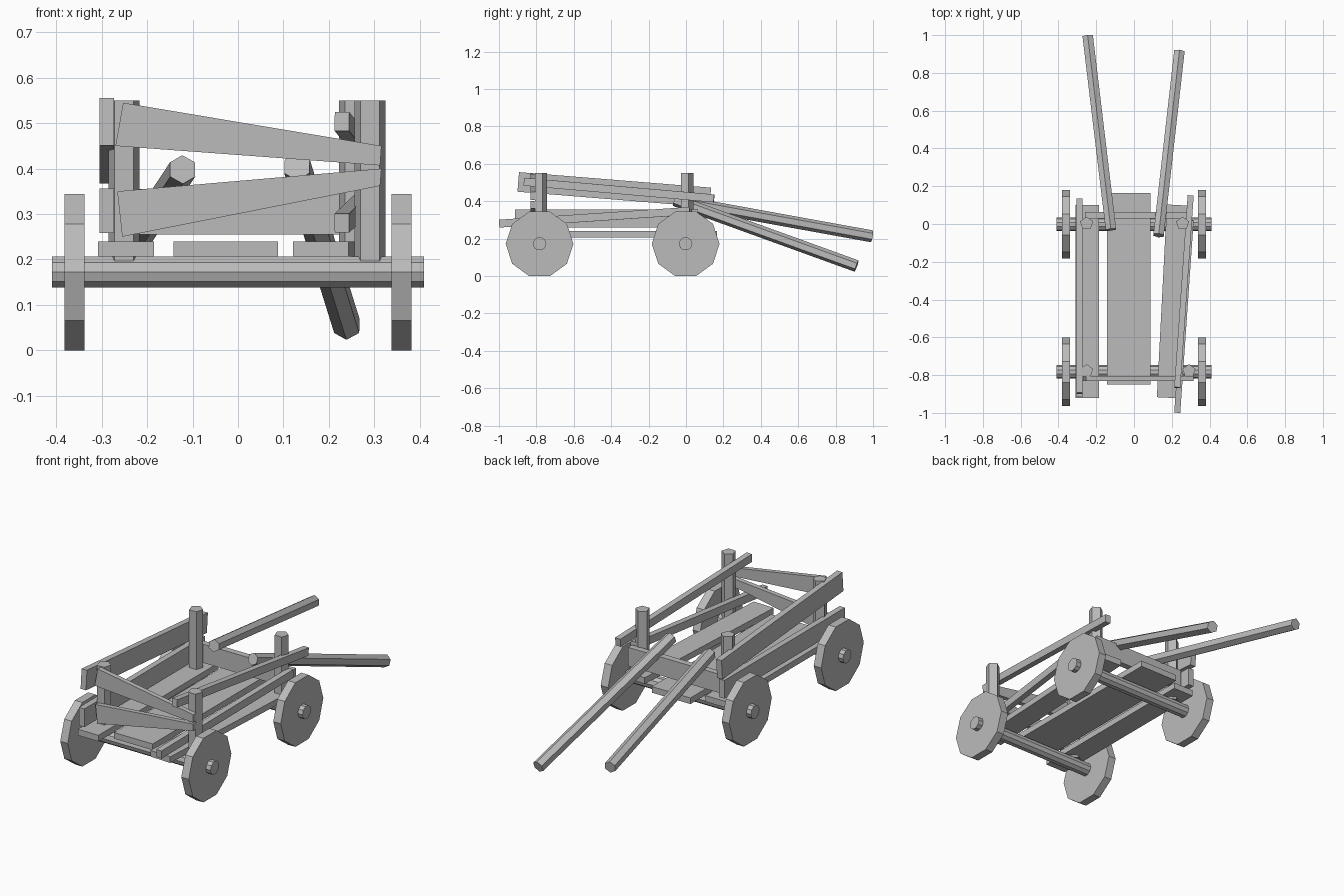
import bpy, bmesh
from math import cos, sin, pi
from mathutils import Vector

if "Cube" in bpy.data.objects:
    bpy.data.objects.remove(bpy.data.objects["Cube"], do_unlink=True)

wood = bpy.data.materials.new("grey_wood")
wood.use_nodes = True
GREY = (0.5, 0.5, 0.5, 1)
wood.diffuse_color = GREY
wood.node_tree.nodes["Principled BSDF"].inputs["Base Color"].default_value = GREY


def extrude(name, outline, a, b, up):
    """Sweep a flat (side, up) outline from point a to point b."""
    a, b, up = Vector(a), Vector(b), Vector(up)
    axis = (b - a).normalized()
    side = axis.cross(up).normalized()
    up = side.cross(axis)
    bm = bmesh.new()
    rings = [[bm.verts.new(p + side * s + up * t) for s, t in outline] for p in (a, b)]
    bm.faces.new(rings[0])
    bm.faces.new(rings[1])
    n = len(outline)
    for i in range(n):
        j = (i + 1) % n
        bm.faces.new((rings[0][i], rings[0][j], rings[1][j], rings[1][i]))
    bmesh.ops.recalc_face_normals(bm, faces=bm.faces)
    mesh = bpy.data.meshes.new(name)
    bm.to_mesh(mesh)
    bm.free()
    mesh.materials.append(wood)
    obj = bpy.data.objects.new(name, mesh)
    bpy.context.scene.collection.objects.link(obj)
    return obj


def rod(name, a, b, radius, sides, up=(0, 0, 1), start=pi / 2):
    angles = [start + 2 * pi * i / sides for i in range(sides)]
    return extrude(name, [(radius * cos(t), radius * sin(t)) for t in angles], a, b, up)


def beam(name, a, b, width, height):
    w, h = width / 2, height / 2
    return extrude(name, [(-w, -h), (w, -h), (w, h), (-w, h)], a, b, (0, 0, 1))


# Wheels and axles
AXLE_Z = 0.172
for end, y in (("front", -0.783), ("back", -0.002)):
    rod(end + "_axle", (-0.41, y, AXLE_Z), (0.41, y, AXLE_Z), 0.036, 10, start=0)
    for label, x in (("right", -0.36), ("left", 0.36)):
        rod(f"{end}_{label}_wheel", (x - 0.022, y, AXLE_Z), (x + 0.022, y, AXLE_Z),
            0.181, 10, start=0)

# Floor planks
FLOOR_Z = 0.223
beam("floor_plank_middle", (-0.027, -0.85, FLOOR_Z), (-0.027, 0.165, FLOOR_Z), 0.23, 0.033)
beam("floor_plank_right", (-0.247, -0.92, FLOOR_Z), (-0.247, 0.10, FLOOR_Z), 0.123, 0.033)
beam("floor_plank_left", (0.182, -0.92, FLOOR_Z), (0.235, 0.10, FLOOR_Z), 0.122, 0.033)

# Five-sided corner posts
for label, x, y in (("front_right", -0.251, -0.778), ("front_left", 0.291, -0.778),
                    ("back_right", -0.251, 0.003), ("back_left", 0.257, 0.003)):
    rod(label + "_post", (x, y, 0.195), (x, y, 0.55), 0.036, 5, up=(0, 1, 0))

# Wide rails on the right, thin slanted rails on the left
beam("right_upper_rail", (-0.289, -0.897, 0.503), (-0.289, 0.13, 0.42), 0.032, 0.105)
beam("right_lower_rail", (-0.289, -0.915, 0.307), (-0.289, 0.11, 0.307), 0.032, 0.098)
beam("left_upper_rail", (0.229, -0.866, 0.504), (0.3, 0.15, 0.415), 0.032, 0.042)
beam("left_lower_rail", (0.229, -0.998, 0.28), (0.3, 0.02, 0.348), 0.032, 0.042)

# Tapered boards across the front
for label, outline in (
        ("upper", [(-0.27, 0.45), (0.313, 0.407), (0.316, 0.45), (-0.253, 0.545)]),
        ("lower", [(-0.255, 0.25), (0.313, 0.362), (0.316, 0.4), (-0.266, 0.35)])):
    extrude(f"front_{label}_board", outline, (0, -0.831, 0), (0, -0.805, 0), (0, 0, 1))

# Board across the back
beam("back_board", (-0.26, 0.047, 0.305), (0.3, 0.047, 0.305), 0.034, 0.1)

# Six-sided pulling shafts
rod("right_shaft", (-0.122, -0.03, 0.398), (-0.245, 0.995, 0.212), 0.032, 6)
rod("left_shaft", (0.13, -0.06, 0.405), (0.24, 0.912, 0.053), 0.032, 6)
